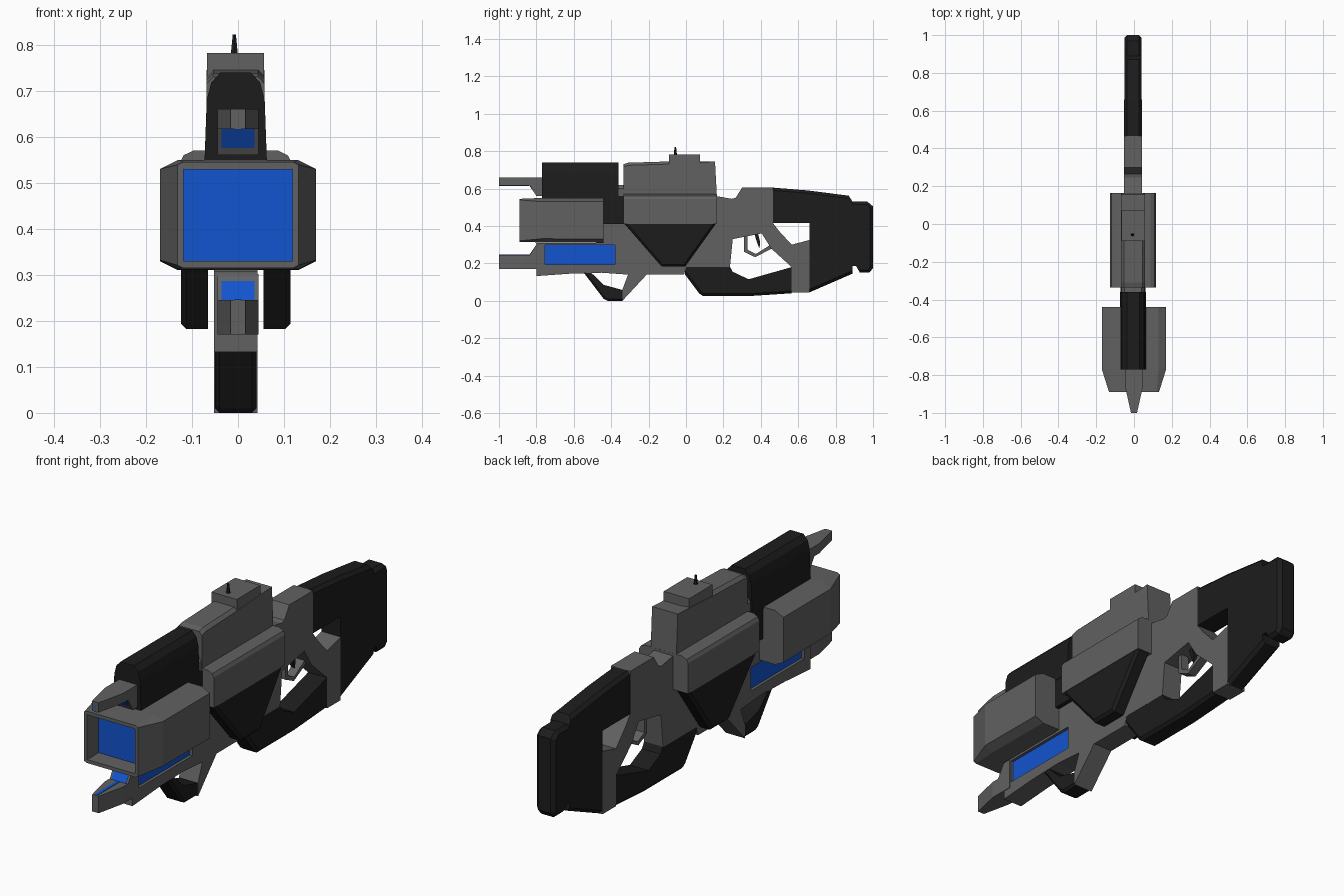
import bpy, bmesh

if "Cube" in bpy.data.objects:
    bpy.data.objects.remove(bpy.data.objects["Cube"])


def material(name, rgb):
    m = bpy.data.materials.new(name)
    m.diffuse_color = (*rgb, 1)
    m.use_nodes = True
    m.node_tree.nodes["Principled BSDF"].inputs["Base Color"].default_value = m.diffuse_color
    return m


GREY = material("gunmetal", (0.12, 0.12, 0.12))
BLACK = material("black", (0.012, 0.012, 0.012))
BLUE = material("blue", (0.006, 0.09, 0.62))
CX = -0.005  # the spine of the model sits slightly left of the muzzle


def finish(name, bm, mats):
    bmesh.ops.recalc_face_normals(bm, faces=bm.faces[:])
    me = bpy.data.meshes.new(name)
    bm.to_mesh(me)
    bm.free()
    ob = bpy.data.objects.new(name, me)
    for m in mats:
        me.materials.append(m)
    bpy.context.collection.objects.link(ob)
    return ob


def loft(rings):
    """Skin between equal-sized rings and cap both ends."""
    bm = bmesh.new()
    vs = [[bm.verts.new(p) for p in r] for r in rings]
    n = len(vs[0])
    for a, b in zip(vs, vs[1:]):
        for i in range(n):
            j = (i + 1) % n
            bm.faces.new((a[i], a[j], b[j], b[i]))
    caps = (bm.faces.new(vs[0]), bm.faces.new(vs[-1]))
    return bm, vs, caps


def prism_x(name, pts, x0, x1, mat, bev=(), size=0.012, sides=(0, 1)):
    """Side profile (y, z) extruded across x; bev lists profile edges to chamfer."""
    bm, vs, _ = loft([[(x, y, z) for y, z in pts] for x in (x0, x1)])
    n = len(pts)
    edges = [bm.edges.get((vs[s][i], vs[s][(i + 1) % n])) for i in bev for s in sides]
    if edges:
        bmesh.ops.recalc_face_normals(bm, faces=bm.faces[:])
        bmesh.ops.bevel(bm, geom=edges, offset=size, segments=1, affect='EDGES')
    return finish(name, bm, [mat])


def slab(name, pts, half, mat, bev=(), size=0.012, cx=CX):
    return prism_x(name, pts, cx - half, cx + half, mat, bev, size)


def prism_y(name, pts, y0, y1, mat, cx=CX):
    """Right half of a cross-section (x, z), mirrored and extruded along y."""
    full = pts + [(-x, z) for x, z in reversed(pts)]
    bm, _, _ = loft([[(cx + x, y, z) for x, z in full] for y in (y0, y1)])
    return finish(name, bm, [mat])


def octagon(y, hx, z0, z1, c):
    right = [(hx - 2 * c, z0), (hx, z0 + c), (hx, z1 - c), (hx - 2 * c, z1)]
    return [(x, y, z) for x, z in right] + [(-x, y, z) for x, z in reversed(right)]


# muzzle box with a recessed blue front
bm, vs, caps = loft([octagon(-0.89, 0.132, 0.315, 0.545, 0.006),
                     octagon(-0.77, 0.17, 0.312, 0.55, 0.02),
                     octagon(-0.44, 0.17, 0.31, 0.55, 0.02)])
bmesh.ops.recalc_face_normals(bm, faces=bm.faces[:])
bmesh.ops.inset_region(bm, faces=[caps[0]], thickness=0.016)
pit = bmesh.ops.extrude_discrete_faces(bm, faces=[caps[0]])['faces'][0]
bmesh.ops.translate(bm, verts=pit.verts[:], vec=(0, 0.08, 0))
pit.material_index = 1
finish("muzzle_box", bm, [GREY, BLUE])

# upper and lower muzzle prongs: outer z, direction to the bore, tip and base height
for side, z, s, tip, base in (("upper", 0.66, -1, 0.043, 0.10), ("lower", 0.17, 1, 0.075, 0.132)):
    prof = [(-0.76, 0), (-0.87, 0), (-0.87, tip), (-0.835, tip), (-0.80, base), (-0.76, base)]
    slab(side + "_prong_base", [(y, z + s * h) for y, h in prof], 0.045, GREY, cx=0)
    rings = [[(-w, y, z), (w, y, z), (w, y, z + s * tip), (-w, y, z + s * tip)]
             for y, w in ((-1, 0.016), (-0.87, 0.045))]
    finish(side + "_prong_tip", loft(rings)[0], [GREY])
    slope = [(-0.838, tip), (-0.803, base - 0.006), (-0.77, base - 0.006), (-0.77, tip)]
    slab(side + "_prong_glow", [(y, z + s * h) for y, h in slope], 0.036, BLUE, cx=0)
    slot = [(-1.0, 0.01), (-0.84, 0.01), (-0.84, tip + 0.002), (-1.0, tip + 0.002)]
    slab(side + "_prong_slot", [(y, z + s * h) for y, h in slot], 0.007, BLUE, cx=0)

# black barrel shroud and its neck down to the frame
dome = [(0.068, 0.54), (0.063, 0.68), (0.053, 0.718), (0.033, 0.74)]
prism_y("barrel_shroud", dome, -0.77, -0.36, BLACK)
prism_y("shroud_neck", [(0.066, 0.41), (0.066, 0.56)], -0.46, -0.33, BLACK)
prism_y("shroud_collar", [(0.06, 0.56), (0.06, 0.60), (0.045, 0.62)], -0.365, -0.32, GREY)

# grey frame running from the muzzle to the pistol grip
frame = slab("frame", [
    (-0.80, 0.132), (-0.80, 0.308), (-0.46, 0.308), (-0.46, 0.42), (-0.33, 0.42), (-0.33, 0.56),
    (0.16, 0.56), (0.245, 0.545), (0.265, 0.55), (0.30, 0.605), (0.465, 0.605), (0.465, 0.415),
    (0.50, 0.37), (0.565, 0.30), (0.66, 0.325), (0.66, 0.045), (0.565, 0.045), (0.565, 0.18),
    (0.455, 0.28), (0.405, 0.36), (0.25, 0.33), (0.235, 0.18), (0.0, 0.18), (-0.01, 0.14),
    (-0.21, 0.14), (-0.34, 0.0), (-0.34, 0.06), (-0.31, 0.14), (-0.45, 0.15), (-0.62, 0.145)],
    0.047, GREY)

# recessed blue side windows cut into the frame
window = [(-0.755, 0.195), (-0.38, 0.195), (-0.38, 0.298), (-0.755, 0.298)]
for s, side in ((-1, "left"), (1, "right")):
    cut = prism_x("cutter", window, CX + s * 0.032, CX + s * 0.1, GREY)
    cut.hide_render = True
    mod = frame.modifiers.new("window", 'BOOLEAN')
    mod.operation, mod.object, mod.solver = 'DIFFERENCE', cut, 'EXACT'
    bpy.context.view_layer.objects.active = frame
    bpy.ops.object.modifier_apply(modifier=mod.name)
    bpy.data.objects.remove(cut)
    prism_x(side + "_window", window, CX + s * 0.028, CX + s * 0.034, BLUE)

# black front hand stop
slab("hand_stop", [(-0.545, 0.148), (-0.44, 0.01), (-0.42, 0.0), (-0.34, 0.0), (-0.34, 0.058),
                   (-0.44, 0.085), (-0.505, 0.148)], 0.045, BLACK, (0, 1, 2), 0.01)

# receiver housing with black skirts hanging on both sides
prism_y("receiver", [(0.121, 0.41), (0.121, 0.545), (0.113, 0.56), (0.092, 0.57)], -0.335, 0.165, GREY)
skirt = [(-0.33, 0.412), (-0.13, 0.182), (-0.005, 0.182), (0.16, 0.412)]
for s, side in ((-1, "left"), (1, "right")):
    prism_x(side + "_skirt", skirt, CX + s * 0.06, CX + s * 0.119, BLACK, (0, 1, 2), 0.012, (1,))

# sight block, raised rail and antenna
slab("sight_block", [(-0.335, 0.56), (-0.335, 0.73), (-0.31, 0.738), (-0.09, 0.745), (0.155, 0.745),
                     (0.165, 0.56)], 0.063, GREY, (1, 2), 0.014)
slab("sight_rail", [(-0.09, 0.73), (-0.09, 0.782), (0.075, 0.782), (0.075, 0.73)], 0.062, GREY)
bpy.ops.mesh.primitive_cone_add(vertices=6, radius1=0.009, radius2=0.004, depth=0.045,
                                location=(-0.008, -0.057, 0.80))
bpy.context.object.name = "antenna"
bpy.context.object.data.materials.append(BLACK)

# shoulder stock, lower guard and butt pad
slab("stock", [(0.465, 0.605), (0.65, 0.59), (0.87, 0.562), (0.89, 0.53), (0.89, 0.145), (0.66, 0.045),
               (0.66, 0.415), (0.465, 0.415)], 0.046, BLACK, (0, 1, 4), 0.015)
slab("lower_guard", [(-0.005, 0.182), (0.235, 0.182), (0.25, 0.155), (0.335, 0.115), (0.565, 0.18),
                     (0.565, 0.04), (0.35, 0.026), (0.09, 0.026), (0.07, 0.04), (-0.005, 0.14)],
     0.046, BLACK, (5, 6, 7, 8), 0.013)
slab("butt_pad", [(0.87, 0.53), (0.97, 0.53), (1.0, 0.505), (1.0, 0.175), (0.98, 0.15), (0.93, 0.15),
                  (0.91, 0.185), (0.87, 0.185)], 0.046, BLACK, (0, 1, 2, 3, 4), 0.015)

# trigger guard and trigger
slab("trigger_guard", [(0.31, 0.36), (0.31, 0.262), (0.37, 0.233), (0.46, 0.28), (0.45, 0.298),
                       (0.373, 0.25), (0.328, 0.274), (0.328, 0.36)], 0.02, GREY)
slab("trigger", [(0.365, 0.36), (0.38, 0.31), (0.392, 0.28), (0.397, 0.31), (0.385, 0.36)], 0.01, BLACK)
